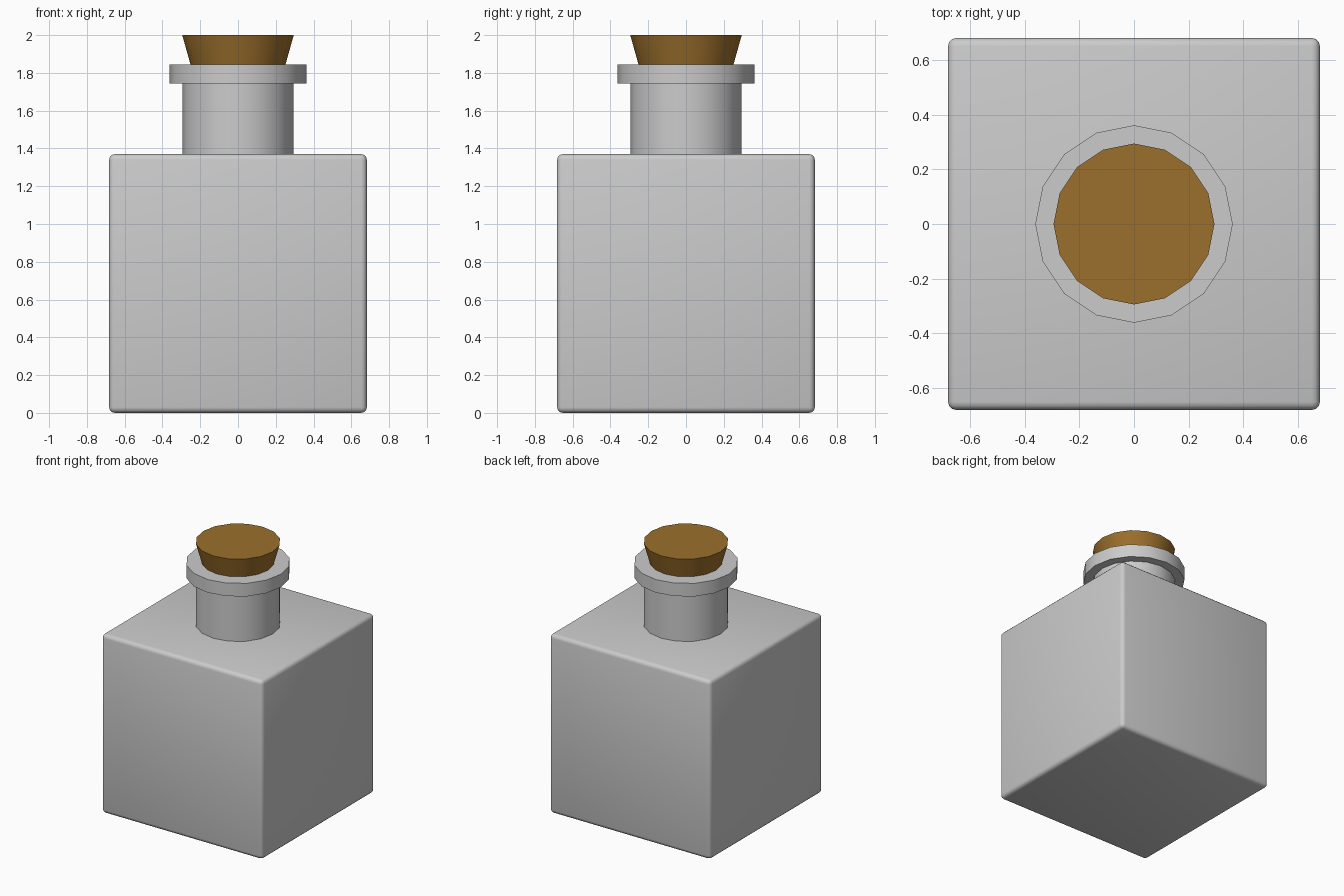
import bpy, bmesh, math

if "Cube" in bpy.data.objects:
    bpy.data.objects.remove(bpy.data.objects["Cube"])

SIDES = 16


def finish(name, bm, angle):
    bmesh.ops.recalc_face_normals(bm, faces=bm.faces)
    mesh = bpy.data.meshes.new(name)
    bm.to_mesh(mesh)
    bm.free()
    obj = bpy.data.objects.new(name, mesh)
    bpy.context.collection.objects.link(obj)
    bpy.ops.object.select_all(action='DESELECT')
    obj.select_set(True)
    bpy.context.view_layer.objects.active = obj
    bpy.ops.object.shade_smooth_by_angle(angle=math.radians(angle))
    return obj


def lathe(name, profile):
    """Revolve (radius, z) points into a closed 16-sided solid."""
    bm = bmesh.new()
    rings = [[bm.verts.new((r * math.cos(2 * math.pi * i / SIDES),
                            r * math.sin(2 * math.pi * i / SIDES), z))
              for i in range(SIDES)] for r, z in profile]
    for a, b in zip(rings, rings[1:]):
        for i in range(SIDES):
            j = (i + 1) % SIDES
            bm.faces.new((a[i], a[j], b[j], b[i]))
    bm.faces.new(rings[0])
    bm.faces.new(rings[-1])
    return finish(name, bm, 30)


# Square bottle body with softened edges
W, H = 1.364, 1.37
bm = bmesh.new()
bmesh.ops.create_cube(bm, size=1)
for v in bm.verts:
    v.co = (v.co.x * W, v.co.y * W, (v.co.z + 0.5) * H)
bmesh.ops.bevel(bm, geom=bm.edges[:], offset=0.03, segments=3,
                profile=0.5, affect='EDGES')
finish("bottle_body", bm, 60)

# Neck flaring out to a flat lip
lathe("bottle_neck", [(0.295, 1.35), (0.295, 1.745), (0.362, 1.745), (0.362, 1.845)])

# Tapered cork stopper, its lower end sunk in the neck
cork = lathe("cork_stopper", [(0.225, 1.75), (0.295, 2.0)])
mat = bpy.data.materials.new("cork")
mat.diffuse_color = (0.33, 0.16, 0.025, 1)
mat.use_nodes = True
mat.node_tree.nodes["Principled BSDF"].inputs["Base Color"].default_value = mat.diffuse_color
cork.data.materials.append(mat)
